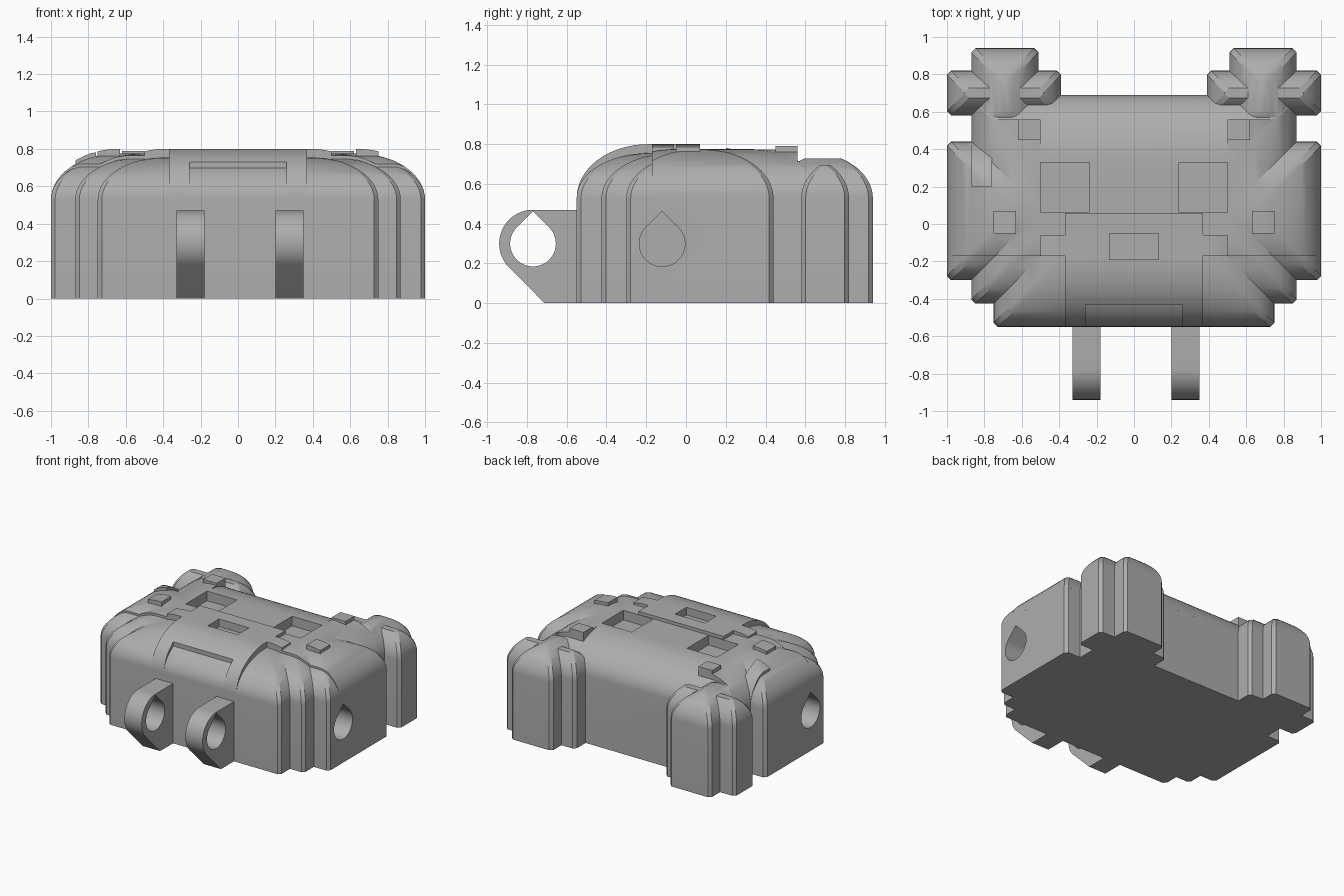
import bpy, bmesh, math

cube = bpy.data.objects.get("Cube")
if cube:
    bpy.data.objects.remove(cube, do_unlink=True)

grey = bpy.data.materials.new("plain grey")
grey.use_nodes = True
COLOUR = (0.42, 0.42, 0.42, 1)
grey.diffuse_color = COLOUR
grey.node_tree.nodes["Principled BSDF"].inputs["Base Color"].default_value = COLOUR

RIM, REACH, CHAMFER = 0.53, 0.36, 0.022
LOW, MID, HIGH = 0.225, 0.245, 0.27


def make(name, bm):
    bmesh.ops.recalc_face_normals(bm, faces=bm.faces)
    mesh = bpy.data.meshes.new(name)
    bm.to_mesh(mesh)
    bm.free()
    mesh.materials.append(grey)
    ob = bpy.data.objects.new(name, mesh)
    bpy.context.collection.objects.link(ob)
    return ob


def loft(name, rings):
    bm = bmesh.new()
    loops = [[bm.verts.new(p) for p in ring] for ring in rings]
    n = len(loops[0])
    for a, b in zip(loops, loops[1:]):
        for i in range(n):
            j = (i + 1) % n
            bm.faces.new((a[i], a[j], b[j], b[i]))
    bm.faces.new(loops[0][::-1])
    bm.faces.new(loops[-1])
    return make(name, bm)


def box(x0, x1, y0, y1, z0, z1):
    return loft("box", [[(x0, y0, z), (x1, y0, z), (x1, y1, z), (x0, y1, z)]
                        for z in (z0, z1)])


def pillow(name, x0, x1, y0, y1, h):
    """Straight walled block with a quarter-round domed top."""
    def ring(d, z):
        a, b, c, e, k = x0 + d, x1 - d, y0 + d, y1 - d, CHAMFER
        return [(a + k, c, z), (b - k, c, z), (b, c + k, z), (b, e - k, z),
                (b - k, e, z), (a + k, e, z), (a, e - k, z), (a, c + k, z)]
    limit = min(x1 - x0, y1 - y0) / 2 - CHAMFER - 0.004
    rings = [ring(0, 0)]
    steps = 16
    for i in range(steps + 1):
        t = math.pi / 2 * i / steps
        d = REACH * (1 - math.cos(t))
        if d >= limit:
            t = math.acos(1 - limit / REACH)
            rings.append(ring(limit, RIM + h * math.sin(t)))
            break
        rings.append(ring(d, RIM + h * math.sin(t)))
    return loft(name, rings)


def combine(target, other, op):
    mod = target.modifiers.new("bool", 'BOOLEAN')
    mod.operation, mod.solver, mod.object = op, 'EXACT', other
    bpy.context.view_layer.objects.active = target
    bpy.ops.object.modifier_apply(modifier=mod.name)
    bpy.data.objects.remove(other, do_unlink=True)
    return target


def clipped(block, *bounds):
    return combine(block, box(*bounds), 'INTERSECT')


def add(other):
    combine(body, other, 'UNION')


def cut(other):
    combine(body, other, 'DIFFERENCE')


def teardrop_prism(x0, x1, y, z, r):
    pts = [(y + r * math.cos(a), z + r * math.sin(a)) for a in
           (math.radians(135 + 270 * i / 36) for i in range(37))]
    pts.append((y, z + r * math.sqrt(2)))
    return loft("teardrop", [[(x, p, q) for p, q in pts] for x in (x0, x1)])


WIDE = (-1, 1, -0.3, 0.44)
MIDDLE = (-0.87, 0.87, -0.425, 0.69)
NARROW = (-0.75, 0.75, -0.55, 0.69)

# Stepped head with lower cheeks
body = pillow("head_body", *WIDE, LOW)
add(pillow("cheek", *MIDDLE, LOW))
add(pillow("jaw", *NARROW, LOW))

# Upper crown behind the cheeks
for outline in (WIDE, MIDDLE, NARROW):
    add(clipped(pillow("crown", *outline, MID), -2, 2, -0.17, 2, 0.54, 2))

# Ears and the raised brow in front of each
for s in (-1, 1):
    def span(a, b):
        return sorted((s * a, s * b))
    add(pillow("ear_wide", *span(0.39, 1), 0.58, 0.82, MID))
    add(pillow("ear_tall", *span(0.51, 0.87), 0.44, 0.94, MID - 0.005))
    add(clipped(pillow("brow", -0.87, 0.87, -0.42, 1.0, MID - 0.002),
                *span(0.5, 0.9), 0.3, 0.56, 0.54, 2))
    # Small raised tabs
    add(clipped(pillow("tab", -1, 1, -0.42, 1.0, HIGH),
                *span(0.63, 0.75), -0.05, 0.07, 0.6, 2))
    add(clipped(pillow("tab", -1, 1, -0.42, 1.0, HIGH - 0.01),
                *span(0.5, 0.62), 0.45, 0.56, 0.6, 2))

# Patch on one temple
add(clipped(pillow("temple_patch", *WIDE, HIGH), -0.87, -0.76, 0.2, 0.5, 0.55, 2))

# Raised muzzle, left open where the mouth is
muzzle = clipped(pillow("muzzle", *NARROW, HIGH), -0.37, 0.37, -1, 0.06, 0.545, 2)
combine(muzzle, box(-0.26, 0.26, -1, -0.43, 0.4, 2), 'DIFFERENCE')
add(muzzle)
add(clipped(pillow("muzzle_side", *NARROW, HIGH), -0.5, 0.5, -0.17, -0.06, 0.6, 2))

# Sunken eyes and nose, blind teardrop holes in the sides
for s in (-1, 1):
    cut(box(*sorted((s * 0.24, s * 0.5)), 0.065, 0.33, 0.70, 1))
    cut(teardrop_prism(*sorted((s * 0.75, s * 1.1)), -0.12, 0.30, 0.115))
cut(box(-0.13, 0.13, -0.19, -0.05, 0.74, 1))

# Two hanging loops on the front
R, CY, CZ = 0.17, -0.77, 0.30
outline = [(CY + R * math.cos(a), CZ + R * math.sin(a)) for a in
           (math.radians(90 + 135 * i / 20) for i in range(21))]
outline += [(-0.711, 0), (-0.548, 0), (-0.548, CZ + R)]
loops = []
for name, x0 in (("right_loop", -0.33), ("left_loop", 0.20)):
    loop = loft(name, [[(x, y, z) for y, z in outline] for x in (x0, x0 + 0.15)])
    combine(loop, teardrop_prism(x0 - 0.1, x0 + 0.25, CY, CZ, 0.115), 'DIFFERENCE')
    loops.append(loop)

bpy.ops.object.select_all(action='DESELECT')
for ob in [body] + loops:
    ob.select_set(True)
bpy.context.view_layer.objects.active = body
bpy.ops.object.shade_smooth_by_angle(angle=math.radians(25))
